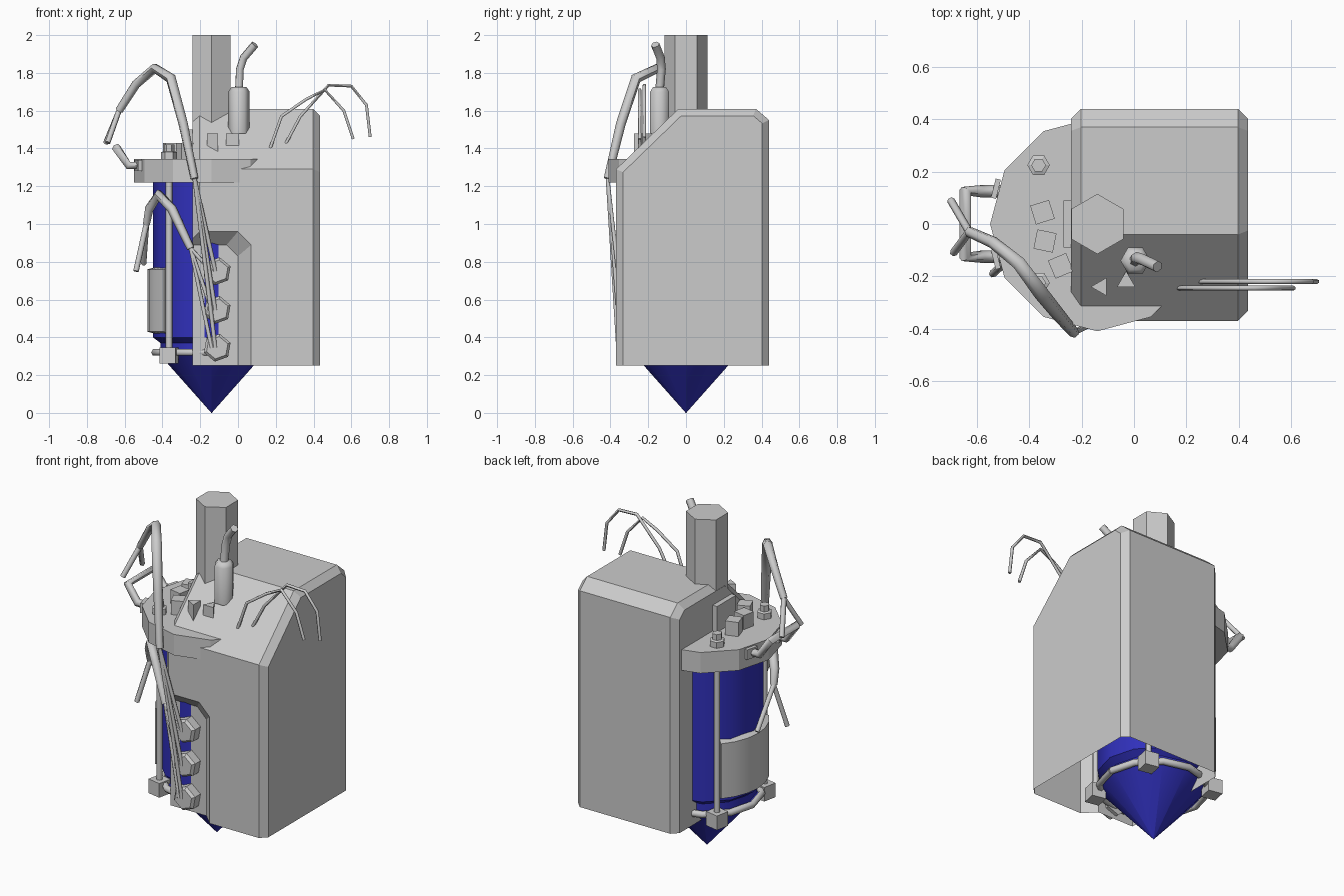
import bpy, bmesh
from math import sin, cos, pi, radians
from mathutils import Matrix

if "Cube" in bpy.data.objects:
    bpy.data.objects.remove(bpy.data.objects["Cube"])

AX = -0.14  # x of the boiler axis
blue = bpy.data.materials.new("blue_paint")
blue.diffuse_color = (0.03, 0.03, 0.5, 1)
blue.use_nodes = True
blue.node_tree.nodes["Principled BSDF"].inputs["Base Color"].default_value = blue.diffuse_color


def add(name, bm, mat=None, smooth=None):
    bmesh.ops.recalc_face_normals(bm, faces=bm.faces)
    me = bpy.data.meshes.new(name)
    bm.to_mesh(me)
    bm.free()
    ob = bpy.data.objects.new(name, me)
    bpy.context.collection.objects.link(ob)
    if mat:
        me.materials.append(mat)
    if smooth:
        bpy.ops.object.select_all(action='DESELECT')
        ob.select_set(True)
        bpy.context.view_layer.objects.active = ob
        bpy.ops.object.shade_smooth_by_angle(angle=radians(smooth))
    return ob


def loft(name, rings, **kw):
    """Closed solid through rings of matching points."""
    bm = bmesh.new()
    vs = [[bm.verts.new(p) for p in r] for r in rings]
    n = len(vs[0])
    for a, b in zip(vs, vs[1:]):
        for i in range(n):
            j = (i + 1) % n
            bm.faces.new((a[i], a[j], b[j], b[i]))
    bm.faces.new(vs[0])
    bm.faces.new(vs[-1])
    return add(name, bm, **kw)


def lathe(name, x, y, profile, n, turn=0.0, **kw):
    """Solid of revolution round a vertical axis; profile is (radius, z)."""
    ang = [turn + 2 * pi * i / n for i in range(n)]
    return loft(name, [[(x + r * cos(a), y + r * sin(a), z) for a in ang] for r, z in profile], **kw)


def box(name, loc, size, turn=0.0):
    bm = bmesh.new()
    bmesh.ops.create_cube(bm, size=1, matrix=Matrix.Translation(loc) @ Matrix.Rotation(turn, 4, 'Z')
                          @ Matrix.Diagonal((*size, 1)))
    return add(name, bm)


def tube(name, pts, r, taper=None):
    cu = bpy.data.curves.new(name, 'CURVE')
    cu.dimensions = '3D'
    cu.bevel_depth = r
    cu.bevel_resolution = 1
    cu.use_fill_caps = True
    sp = cu.splines.new('POLY')
    sp.points.add(len(pts) - 1)
    for i, p in enumerate(pts):
        sp.points[i].co = (*p, 1)
        sp.points[i].radius = taper[i] if taper else 1
    ob = bpy.data.objects.new(name, cu)
    bpy.context.collection.objects.link(ob)
    bpy.ops.object.select_all(action='DESELECT')
    ob.select_set(True)
    bpy.context.view_layer.objects.active = ob
    bpy.ops.object.convert(target='MESH')
    bpy.ops.object.shade_smooth_by_angle(angle=radians(62))


# Housing: side profile extruded in x, rims chamfered
prof = [(-.37, .25), (-.37, 1.29), (-.04, 1.61), (.37, 1.61), (.44, 1.55), (.44, .25)]
housing = loft("housing", [[(x, y, z) for y, z in prof] for x in (-.24, .435)])
bm = bmesh.new()
bm.from_mesh(housing.data)
rims = [e for e in bm.edges if abs(e.verts[0].co.x - e.verts[1].co.x) < .01
        and max(v.co.z for v in e.verts) > .3]
bmesh.ops.bevel(bm, geom=rims, offset=.037, segments=1, affect='EDGES')
bm.to_mesh(housing.data)
bm.free()

# Front recess with splayed sides, then an open bottom
front = [(-.4, .1), (-.4, .99), (.026, .99), (.10, .915), (.10, .1)]
back = [(-.4, .1), (-.4, .89), (-.06, .89), (0, .83), (0, .1)]
cutter = loft("recess_cutter", [[(x, -.40, z) for x, z in front], [(x, -.30, z) for x, z in back]])
cutter.hide_render = True
mod = housing.modifiers.new("recess", 'BOOLEAN')
mod.operation, mod.object, mod.solver = 'DIFFERENCE', cutter, 'EXACT'
bpy.context.view_layer.objects.active = housing
bpy.ops.object.modifier_apply(modifier="recess")
bpy.data.objects.remove(cutter)
bm = bmesh.new()
bm.from_mesh(housing.data)
bmesh.ops.delete(bm, geom=[f for f in bm.faces if all(v.co.z < .26 for v in f.verts)], context='FACES')
bm.to_mesh(housing.data)
bm.free()

# Boiler, bottom cone, top disc and chimney
lathe("boiler", AX, 0, [(.31, 1.24), (.31, .40), (.27, .37), (.27, .31)], 12, mat=blue, smooth=35)
lathe("bottom_cone", AX, 0, [(.285, .32), (.001, 0)], 12, mat=blue, smooth=35)
lathe("top_disc", AX, 0, [(.41, 1.22), (.41, 1.345)], 12)
lathe("chimney", AX, 0, [(.115, 1.34), (.115, 2)], 6, turn=pi / 6)

# Curved plate on the boiler's outer side
arc = [radians(138 + 84 * i / 6) for i in range(7)]
loft("curved_plate", [[(AX + r * cos(a), r * sin(a), z) for r, z in
                       ((.30, .42), (.34, .43), (.34, .76), (.30, .77))] for a in arc], smooth=35)

# Four tie rods with foot blocks and cap nuts, joined by a ring pipe
for i in range(4):
    a = pi / 4 + i * pi / 2
    x, y = AX + .318 * cos(a), .318 * sin(a)
    tube(f"tie_rod_{i}", [(x, y, .3), (x, y, 1.36)], .018)
    box(f"rod_foot_{i}", (x, y, .303), (.085, .085, .085), a + pi / 4 - .2)
    if x < AX:
        lathe(f"rod_nut_{i}", x, y, [(.043, 1.34), (.043, 1.38), (.028, 1.385), (.028, 1.42)], 6)
ring = [(AX + .30 * cos(i * pi / 6), .30 * sin(i * pi / 6), .32) for i in range(13)]
tube("ring_pipe", ring, .02)

# Small blocks on the disc and slope
for i, (x, y, t) in enumerate([(-.35, .045, .3), (-.34, -.065, -.2), (-.28, -.16, .4)]):
    box(f"disc_block_{i}", (x, y, 1.385), (.075, .075, .09), t)
box("tall_block", (-.245, 0, 1.42), (.05, .18, .16))
lathe("slope_block_0", -.125, -.24, [(.04, 1.36), (.04, 1.48)], 3, turn=pi)
lathe("slope_block_1", -.03, -.22, [(.04, 1.36), (.04, 1.48)], 3, turn=pi / 2)

# Side handle with end flanges
half = [(-.50, .125, 1.31), (-.58, .125, 1.31), (-.645, .125, 1.405)]
tube("side_handle", half + [(x, -y, z) for x, y, z in reversed(half)], .024)
for s in (-1, 1):
    box(f"handle_flange_{s}", (-.528, s * .135, 1.31), (.02, .075, .06), s * -.25)

# Whistle with bent outlet
lathe("whistle", .005, -.14, [(.057, 1.48), (.057, 1.70), (.04, 1.725)], 6, smooth=62)
tube("whistle_outlet", [(.005, -.14, 1.71), (.01, -.13, 1.82), (.03, -.135, 1.88), (.09, -.163, 1.95)], .023)

# Thin wires arching over the right side
for i, (y, pts) in enumerate([
        (-.245, [(.17, 1.40), (.23, 1.57), (.36, 1.66), (.46, 1.71), (.56, 1.60), (.61, 1.45)]),
        (-.22, [(.25, 1.42), (.33, 1.57), (.48, 1.735), (.60, 1.73), (.68, 1.63), (.70, 1.46)])]):
    tube(f"arched_wire_{i}", [(x, y, z) for x, z in pts], .009)

# Hoses with split ends
upper = [(-.23, -.415, 1.24), (-.29, -.345, 1.53), (-.355, -.265, 1.77),
         (-.44, -.15, 1.825), (-.54, -.07, 1.74), (-.63, -.03, 1.60)]
lower = [(-.25, -.335, .87), (-.35, -.285, 1.08), (-.42, -.225, 1.155), (-.47, -.17, 1.08), (-.485, -.14, 1.0)]
tube("upper_hose", upper, .026, [.8, 1, 1.1, 1, .9, .8])
tube("lower_hose", lower, .026, [.8, 1, 1.1, 1, .8])
for name, start, ends in (("upper", upper[-1], [(-.70, .09, 1.43), (-.69, -.11, 1.43)]),
                          ("lower", lower[-1], [(-.54, -.19, .75), (-.50, .04, .79)])):
    for i, e in enumerate(ends):
        tube(f"{name}_split_end_{i}", [start, e], .015)

# Front connectors fed by thin cables from both hoses
for i, z in enumerate((.75, .545, .345)):
    ang = [.35 + k * pi / 3 for k in range(6)]
    loft(f"connector_{i}", [[(-.11 + r * cos(a), y, z + r * sin(a)) for a in ang]
                            for r, y in ((.075, -.28), (.075, -.35), (.06, -.365))])
    for k, (x, y, zz) in enumerate((upper[0], lower[0])):
        tube(f"cable_{i}_{k}", [(x, y, zz), (-.12 - .02 * k, -.36, z)], .011)
